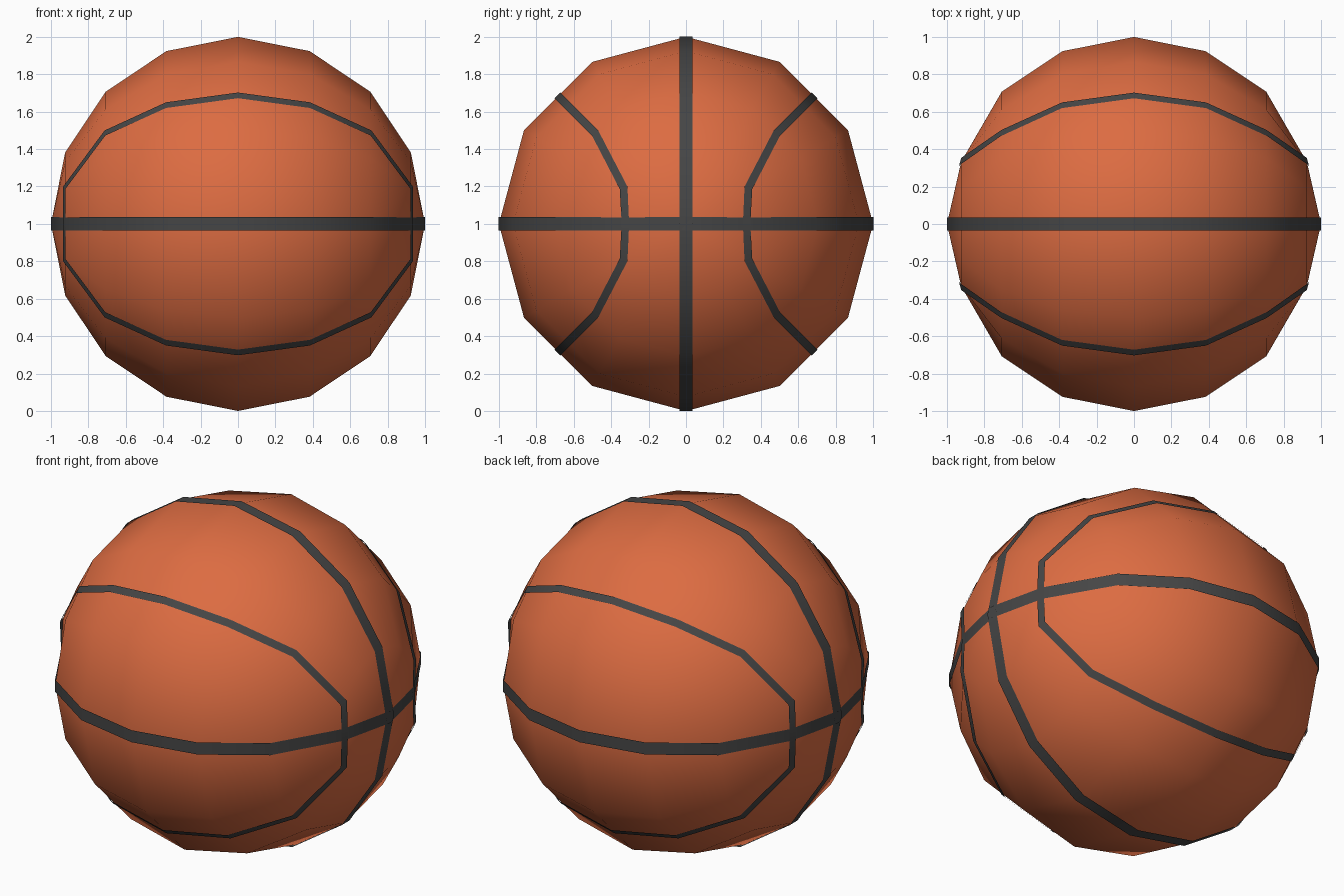
import bpy, bmesh, math
from mathutils import Vector, Matrix

if "Cube" in bpy.data.objects:
    bpy.data.objects.remove(bpy.data.objects["Cube"])

CENTRE = Vector((0, 0, 1))
STEP = math.radians(22.5)
TUCK = 0.333          # the ring corners next to the side poles are pulled in to the curved seams


def material(name, rgb):
    m = bpy.data.materials.new(name)
    m.diffuse_color = (*rgb, 1)
    m.use_nodes = True
    m.node_tree.nodes["Principled BSDF"].inputs["Base Color"].default_value = m.diffuse_color
    return m


orange = material("orange leather", (0.72, 0.15, 0.054))
black = material("dark rubber", (0.06, 0.06, 0.06))


def finish(bm, name, mat):
    for f in bm.faces:
        f.smooth = True
    me = bpy.data.meshes.new(name)
    bm.to_mesh(me)
    bm.free()
    me.materials.append(mat)
    ob = bpy.data.objects.new(name, me)
    ob.location = CENTRE
    bpy.context.collection.objects.link(ob)
    return ob


def strip(name, points, half_width, lift):
    """Closed flat ribbon following points around the ball."""
    bm = bmesh.new()
    pairs = []
    n = len(points)
    for i, p in enumerate(points):
        ahead = (points[(i + 1) % n] - p).normalized()
        back = (p - points[i - 1]).normalized()
        tangent = (ahead + back).normalized()
        out = p.normalized()
        side = tangent.cross(out).normalized() * half_width / max(0.8, tangent.dot(ahead))
        q = p + out * lift
        pairs.append((bm.verts.new(q + side), bm.verts.new(q - side)))
    for i in range(n):
        (a, b), (c, d) = pairs[i], pairs[(i + 1) % n]
        bm.faces.new((a, c, d, b))
    return finish(bm, name, black)


# Ball: 12 sided sphere with its poles on the x axis
bm = bmesh.new()
bmesh.ops.create_uvsphere(bm, u_segments=12, v_segments=8, radius=1,
                          matrix=Matrix.Rotation(math.pi / 2, 4, 'Y'))
for v in bm.verts:
    if abs(abs(v.co.x) - math.cos(STEP)) < 0.01 and abs(v.co.z) < 0.01:
        v.co.y = math.copysign(TUCK, v.co.y)
bmesh.ops.recalc_face_normals(bm, faces=bm.faces)
finish(bm, "ball", orange)

# Wide straight seams: one upright, one level
ring = [(math.cos(STEP * i), math.sin(STEP * i)) for i in range(16)]
strip("upright_seam", [Vector((c, 0, s)) for c, s in ring], 0.035, 0.001)
level = [Vector((c, math.copysign(TUCK, s) if 0.3 < abs(s) < 0.5 and abs(c) > 0.9 else s, 0))
         for c, s in ring]
# keep the corners on the front and back arcs (small x) untouched
strip("level_seam", level, 0.035, 0.001)

# Narrow curved seams on the back and front halves
mid = math.cos(math.radians(15)) * math.sqrt(0.5)
x3, r3 = math.cos(STEP), math.sin(STEP)
for name, sy in (("back_curved_seam", 1), ("front_curved_seam", -1)):
    loop = []
    for end in (1, -1):
        for k in range(-2, 3):
            a = STEP * k
            loop.append(Vector((end * math.sin(a), sy * mid * math.cos(a), end * mid * math.cos(a))))
        loop.append(Vector((end * x3, sy * r3 * math.cos(math.pi / 6), end * r3 / 2)))
        loop.append(Vector((end * x3, sy * 0.322, 0)))
        loop.append(Vector((end * x3, sy * r3 * math.cos(math.pi / 6), -end * r3 / 2)))
    strip(name, loop, 0.021, 0.006)
